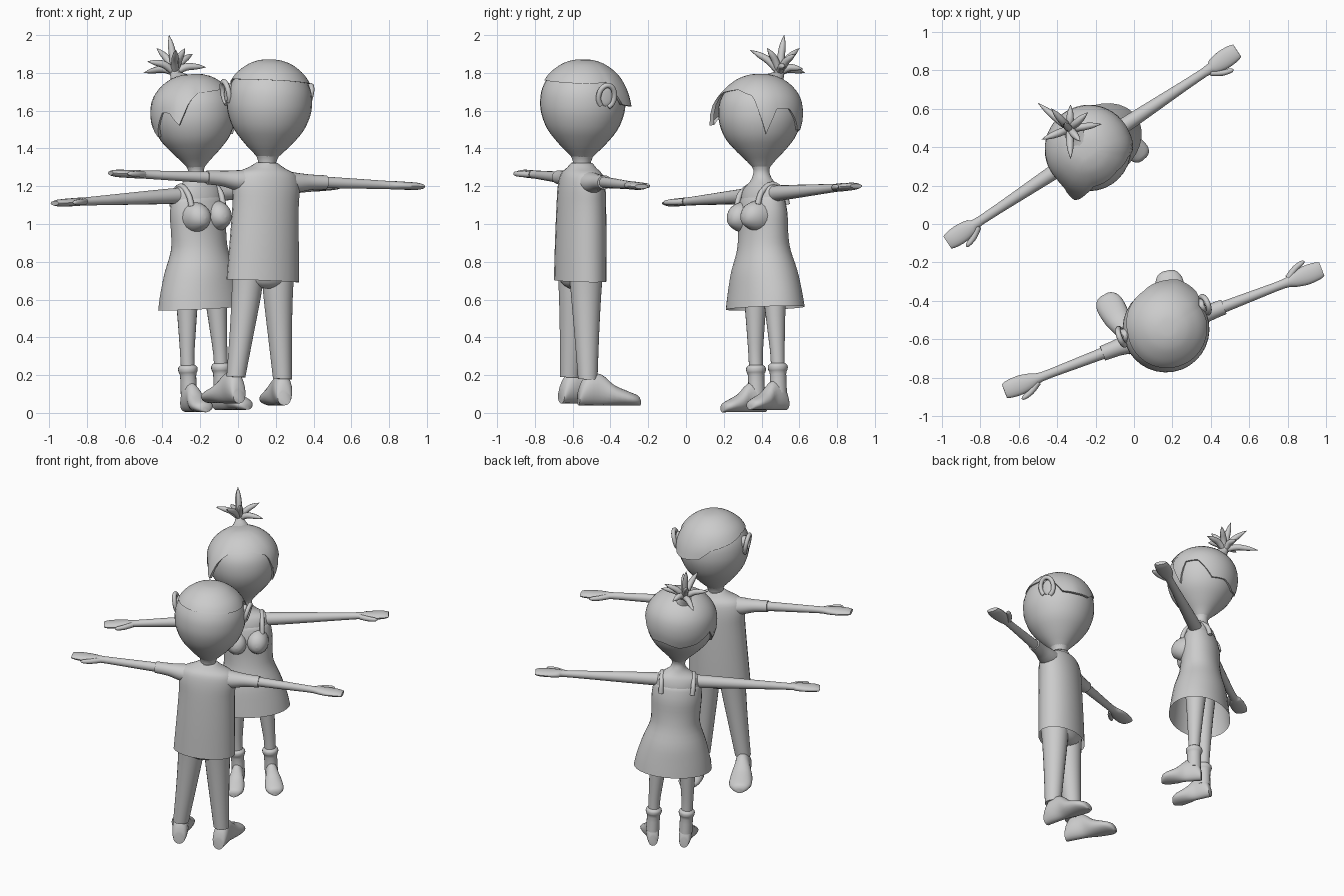
import bpy, bmesh, math
from mathutils import Vector, Matrix

if "Cube" in bpy.data.objects:
    bpy.data.objects.remove(bpy.data.objects["Cube"])

grey = bpy.data.materials.new("plain grey")
grey.diffuse_color = (0.6, 0.6, 0.6, 1)
grey.use_nodes = True
grey.node_tree.nodes["Principled BSDF"].inputs["Base Color"].default_value = grey.diffuse_color


def finish(name, bm, mat):
    bmesh.ops.recalc_face_normals(bm, faces=bm.faces)
    bm.transform(mat)
    me = bpy.data.meshes.new(name)
    bm.to_mesh(me)
    bm.free()
    me.materials.append(grey)
    ob = bpy.data.objects.new(name, me)
    bpy.context.collection.objects.link(ob)
    bpy.ops.object.select_all(action='DESELECT')
    bpy.context.view_layer.objects.active = ob
    ob.select_set(True)
    bpy.ops.object.shade_smooth_by_angle(angle=math.radians(50))
    return ob


def spline(rows, steps):
    """Catmull-Rom through rows of numbers."""
    out = []
    for i in range(len(rows) - 1):
        p = [rows[max(0, i - 1)], rows[i], rows[i + 1], rows[min(len(rows) - 1, i + 2)]]
        for s in range(steps):
            t = s / steps
            out.append([0.5 * (2 * b + (c - a) * t + (2 * a - 5 * b + 4 * c - d) * t * t
                        + (3 * b - a - 3 * c + d) * t ** 3) for a, b, c, d in zip(*p)])
    return out + [list(rows[-1])]


def loft(name, rows, mat, axis='Z', seg=24, steps=3, cap=(True, True)):
    """Elliptical rings (x, y, z, r1, r2) square to an axis, skinned together."""
    bm = bmesh.new()
    rings = []
    for x, y, z, r1, r2 in spline(rows, steps):
        ring = []
        for k in range(seg):
            a = 2 * math.pi * k / seg
            u, v = max(r1, .001) * math.cos(a), max(r2, .001) * math.sin(a)
            off = {'Z': (u, v, 0), 'X': (0, u, v), 'Y': (u, 0, v)}[axis]
            ring.append(bm.verts.new(Vector((x, y, z)) + Vector(off)))
        rings.append(ring)
    for r, q in zip(rings, rings[1:]):
        for k in range(seg):
            n = (k + 1) % seg
            bm.faces.new((r[k], r[n], q[n], q[k]))
    if cap[0]:
        bm.faces.new(rings[0])
    if cap[1]:
        bm.faces.new(rings[-1])
    return finish(name, bm, mat)


def tube(name, rows, mat, seg=10):
    """Round tube through (x, y, z, r) points."""
    pts = spline(rows, 4)
    bm = bmesh.new()
    rings = []
    for i, p in enumerate(pts):
        d = Vector(pts[min(i + 1, len(pts) - 1)][:3]) - Vector(pts[max(i - 1, 0)][:3])
        q = d.to_track_quat('Z', 'Y')
        rings.append([bm.verts.new(Vector(p[:3]) + q @ Vector((max(p[3], .001) * math.cos(a), max(p[3], .001) * math.sin(a), 0)))
                      for a in (2 * math.pi * k / seg for k in range(seg))])
    for r, q in zip(rings, rings[1:]):
        for k in range(seg):
            n = (k + 1) % seg
            bm.faces.new((r[k], r[n], q[n], q[k]))
    bm.faces.new(rings[0])
    bm.faces.new(rings[-1])
    return finish(name, bm, mat)


def lerp(table, x):
    for a, b in zip(table, table[1:]):
        if x <= b[0]:
            t = max(0, (x - a[0]) / (b[0] - a[0]))
            return [p + (q - p) * t for p, q in zip(a, b)]
    return table[-1]


def hair_cap(name, profile, hairline, mat, seg=72, rows=12):
    """Shell hugging the head down to a hairline (azimuth, z, flare); azimuth 0 is the face."""
    prof = spline([(z, r) for r, z in profile], 6)
    top = prof[-1][0]
    bm = bmesh.new()
    rings = [[] for _ in range(rows + 1)]
    for k in range(seg):
        az = -180 + 360 * k / seg
        _, low, flare = lerp(hairline, az)
        s, c = math.sin(math.radians(az)), -math.cos(math.radians(az))
        for j in range(1, rows + 1):
            t = j / rows
            z = top - (top - low) * t ** 1.7
            r = lerp(prof, z)[1] + .009 + flare * t ** 4
            rings[j - 1].append(bm.verts.new((r * s, r * c, z + .008 * (1 - t))))
        r = lerp(prof, low)[1] - .004 + flare * .8
        rings[rows].append(bm.verts.new((r * s, r * c, low)))
    for r, q in zip(rings, rings[1:]):
        for k in range(seg):
            n = (k + 1) % seg
            bm.faces.new((r[k], r[n], q[n], q[k]))
    bm.faces.new(rings[0])
    return finish(name, bm, mat)


def head(name, profile, mat):
    loft(name, [(0, 0, z, r, r) for r, z in profile], mat, seg=32, steps=3)


def arm(who, s, start, end, z, r, thumb, mat):
    side = "left" if s > 0 else "right"
    w = end - .21
    loft(f"{who}_{side}_arm", [(s * start, 0, z, r, r), (s * (start + .2), 0, z, r * .85, r * .85),
         (s * w, 0, z, .024, .022), (s * (w + .06), 0, z, .040, .022), (s * (w + .12), 0, z, .050, .021),
         (s * (end - .03), 0, z, .047, .019), (s * end, 0, z, .038, .012)], mat, 'X', 16)
    tube(f"{who}_{side}_thumb", [(s * (w + .03), thumb * .02, z, .017), (s * (w + .08), thumb * .052, z, .016),
         (s * (w + .125), thumb * .068, z, .012), (s * (w + .14), thumb * .07, z, .003)], mat)


def foot(who, s, x, bottom, ankle_z, length, width, mat):
    side = "left" if s > 0 else "right"
    m = mat @ Matrix.Translation((s * x, 0, bottom)) @ Matrix.Rotation(math.radians(8 * s), 4, 'Z')
    h = ankle_z - bottom
    rows = [(.05, .45, .5), (.035, .75, .62), (0, 1, .7), (-.25, 1, .7), (-.5, .66, .95), (-.8, .44, 1), (-.95, .33, .7), (-1, .2, .3)]
    loft(f"{who}_{side}_shoe", [(0, y * length if y < 0 else y, h * t / 2, width * w, h * t / 2) for y, t, w in rows], m, 'Y', 20)


# ---------------- man, seen from behind in the front view
M = Matrix.Translation((.105, -.57, 0)) @ Matrix.Rotation(math.radians(201), 4, 'Z') @ Matrix.Rotation(math.radians(-2.3), 4, 'Y')
mp = [(.045, 1.345), (.075, 1.375), (.125, 1.425), (.185, 1.50), (.218, 1.58), (.226, 1.65),
      (.215, 1.72), (.175, 1.79), (.11, 1.84), (.05, 1.861), (0, 1.866)]
head("man_head", mp, M)
hair_cap("man_hair", mp, [(-180, 1.76, 0), (-100, 1.75, 0), (-75, 1.76, 0), (-55, 1.64, .02), (-35, 1.63, .03), (-10, 1.64, .012),
                          (10, 1.70, 0), (45, 1.73, 0), (75, 1.76, 0), (100, 1.76, 0), (180, 1.76, 0)], M)
loft("man_neck", [(0, 0, 1.27, .052, .052), (0, 0, 1.33, .048, .048), (0, 0, 1.39, .075, .075)], M)
loft("man_shirt", [(0, 0, .70, .20, .128), (0, 0, .9, .190, .127), (0, 0, 1.1, .182, .122), (0, 0, 1.2, .185, .115),
                   (0, 0, 1.265, .165, .100), (0, 0, 1.298, .10, .075), (0, 0, 1.325, .056, .056)], M, cap=(False, True))
loft("man_hips", [(0, 0, .66, .05, .06), (0, 0, .69, .14, .095), (0, 0, .78, .175, .112), (0, 0, .9, .17, .11)], M)
for s in (1, -1):
    side = "left" if s > 0 else "right"
    loft(f"man_{side}_sleeve", [(s * .08, 0, 1.225, .075, .065), (s * .17, 0, 1.225, .06, .054), (s * .25, 0, 1.232, .044, .041),
                                (s * .338, 0, 1.235, .040, .037)], M, 'X', 20)
    arm("man", s, .30, .885, 1.235, .031, s, M)
    loft(f"man_{side}_trouser_leg", [(s * .085, 0, .74, .085, .09), (s * .09, 0, .62, .078, .08), (s * .108, 0, .42, .064, .066),
                                     (s * .132, 0, .185, .050, .052)], M)
    foot("man", s, .135, .045, .21, .285, .072, M)
    # curled ear: rim and inner plate
    tube(f"man_{side}_ear_rim", [(s * (.232 + .014 * math.sin(a)), -.045 - .045 * math.cos(a), 1.685 + .06 * math.sin(a), .014)
                                 for a in (math.radians(d) for d in range(-70, 231, 30))], M)
    loft(f"man_{side}_ear", [(s * .20, -.045, 1.685, .035, .05), (s * .225, -.045, 1.685, .038, .052), (s * .232, -.045, 1.685, .02, .03)], M, 'X', 16)

# ---------------- woman, facing him
W = Matrix.Translation((-.168, .435, 0)) @ Matrix.Rotation(math.radians(33.5), 4, 'Z') @ Matrix.Rotation(math.radians(-2.9), 4, 'Y')
wp = [(.045, 1.30), (.075, 1.335), (.125, 1.385), (.18, 1.45), (.211, 1.52), (.220, 1.59),
      (.209, 1.66), (.170, 1.72), (.11, 1.765), (.05, 1.785), (0, 1.79)]
head("woman_head", wp, W)
hair_cap("woman_hair", wp, [(-180, 1.47, 0), (-150, 1.50, 0), (-125, 1.57, 0), (-102, 1.46, .005), (-80, 1.60, 0), (-66, 1.60, .01),
                            (-50, 1.535, .055), (-38, 1.66, .02), (-25, 1.70, 0), (20, 1.71, 0), (48, 1.67, 0), (65, 1.47, .005),
                            (80, 1.60, 0), (100, 1.60, 0), (125, 1.49, 0), (150, 1.50, 0), (180, 1.47, 0)], W)
# tied tuft at the back of the crown
base = Vector((-.335, .495, 1.80))
I = Matrix.Identity(4)
tube("woman_hair_tie", [(-.30, .455, 1.735, .085), (-.315, .475, 1.765, .05), (-.33, .49, 1.79, .03), (-.335, .495, 1.815, .027)], I, 14)
for i, tip in enumerate([(-.50, .63, 1.80), (-.48, .44, 1.86), (-.33, .34, 1.92), (-.17, .52, 1.83), (-.365, .52, 2.0),
                         (-.24, .58, 1.90), (-.43, .60, 1.93), (-.28, .43, 1.93), (-.33, .62, 1.82)]):
    d = Vector(tip) - base
    rows = [(0, 0, .018), (.35, .02, .02), (.7, .012, .015), (1, 0, .001)]
    tube(f"woman_tuft_{i}", [(*(base + d * t + Vector((0, 0, lift))), r) for t, lift, r in rows], I, 8)
# torso, neck and dress
loft("woman_neck_and_shoulders", [(0, 0, 1.05, .14, .10), (0, 0, 1.14, .148, .095), (0, 0, 1.19, .135, .08), (0, 0, 1.22, .085, .062),
                                  (0, 0, 1.25, .05, .05), (0, 0, 1.29, .043, .043), (0, 0, 1.345, .07, .07)], W)
loft("woman_dress", [(0, 0, .555, .248, .190), (0, 0, .64, .232, .180), (0, 0, .75, .200, .165), (0, 0, .86, .160, .135), (0, 0, .95, .156, .122),
                     (0, 0, 1.05, .160, .118), (0, 0, 1.12, .153, .104), (0, 0, 1.14, .146, .095)], W, seg=32, cap=(False, False))
for s in (1, -1):
    side = "left" if s > 0 else "right"
    loft(f"woman_{side}_bust", [(s * .068, -.05, 1.04, .07, .085), (s * .068, -.10, 1.04, .068, .078), (s * .066, -.14, 1.04, .056, .06),
                                (s * .065, -.165, 1.035, .03, .032), (s * .065, -.172, 1.035, 0, 0)], W, 'Y', 20)
    tube(f"woman_{side}_strap", [(s * .10, -.095, 1.10, .016), (s * .102, -.07, 1.165, .015), (s * .10, 0, 1.207, .015),
                                 (s * .102, .07, 1.165, .015), (s * .10, .09, 1.10, .016)], W)
    arm("woman", s, .10, .905, 1.157, .043, -1, W)
    loft(f"woman_{side}_leg", [(s * .085, 0, .80, .08, .08), (s * .092, 0, .60, .058, .06), (s * .10, 0, .42, .044, .046),
                               (s * .105, 0, .30, .037, .038), (s * .105, 0, .18, .036, .036)], W, seg=20)
    loft(f"woman_{side}_sock", [(s * .105, 0, .10, .042, .046), (s * .105, 0, .20, .042, .044), (s * .105, 0, .225, .050, .052),
                                (s * .105, 0, .245, .050, .052), (s * .105, 0, .258, .038, .040)], W, seg=20)
    foot("woman", s, .105, .010, .16, .205, .058, W)
